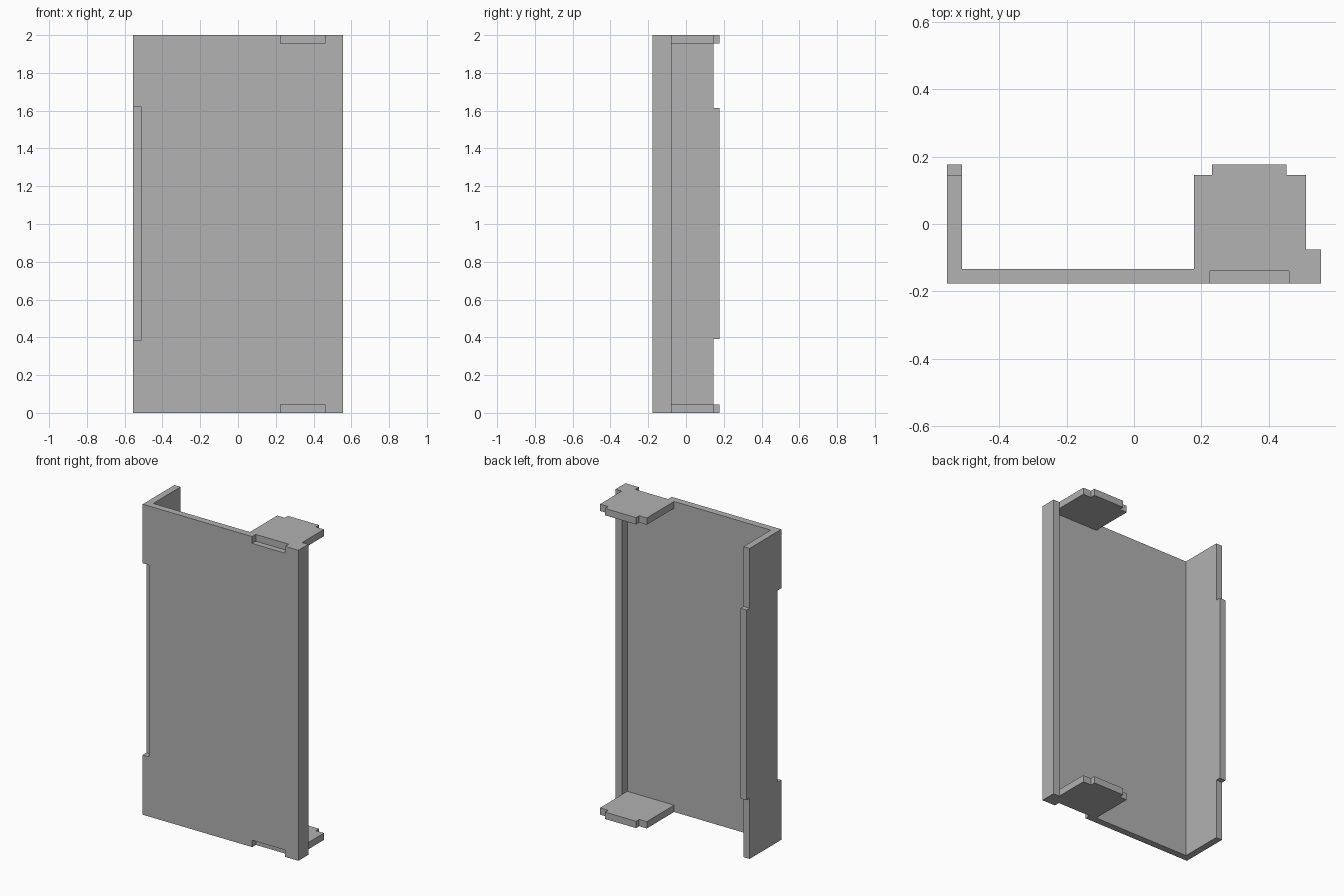
import bpy
import bmesh
from mathutils import Vector

cube = bpy.data.objects.get("Cube")
if cube:
    bpy.data.objects.remove(cube, do_unlink=True)

# Overall sizes
W, D, H = 0.555, 0.177, 2.0   # half width, half depth, height
T = 0.044                     # sheet thickness
LIP = 0.145                   # depth reached by the wall and end plates
NOTCH = 0.037                 # depth of the mating notches

grey = bpy.data.materials.new("plain grey")
grey.use_nodes = True
grey.diffuse_color = (0.445, 0.445, 0.445, 1)
grey.node_tree.nodes["Principled BSDF"].inputs["Base Color"].default_value = grey.diffuse_color


def prism(name, outline, z0, z1):
    """Extrude a plan outline from z0 to z1."""
    bm = bmesh.new()
    face = bm.faces.new([bm.verts.new((x, y, z0)) for x, y in outline])
    ext = bmesh.ops.extrude_face_region(bm, geom=[face])
    verts = [v for v in ext["geom"] if isinstance(v, bmesh.types.BMVert)]
    bmesh.ops.translate(bm, verts=verts, vec=Vector((0, 0, z1 - z0)))
    bmesh.ops.recalc_face_normals(bm, faces=bm.faces)
    mesh = bpy.data.meshes.new(name)
    bm.to_mesh(mesh)
    bm.free()
    mesh.materials.append(grey)
    obj = bpy.data.objects.new(name, mesh)
    bpy.context.collection.objects.link(obj)
    return obj


def box(name, x0, x1, y0, y1, z0, z1):
    return prism(name, [(x0, y0), (x1, y0), (x1, y1), (x0, y1)], z0, z1)


def combine(target, tool, operation):
    """Apply a boolean and discard the tool."""
    mod = target.modifiers.new(operation, "BOOLEAN")
    mod.operation = operation
    mod.solver = "EXACT"
    mod.object = tool
    bpy.context.view_layer.objects.active = target
    bpy.ops.object.modifier_apply(modifier=mod.name)
    bpy.data.objects.remove(tool, do_unlink=True)


# Front panel with a deep side wall and a short side flange
body = prism("panel_body", [
    (-W, -D), (W, -D), (W, -0.076), (W - T, -0.076), (W - T, -D + T),
    (-W + T, -D + T), (-W + T, LIP), (-W, LIP)], 0, H)

# End plates with a stepped tab, rooted inside the panel and flange
plate = [(0.178, -0.155), (0.53, -0.155), (0.53, -0.09), (W - T, -0.09),
         (W - T, LIP), (0.453, LIP), (0.453, D), (0.232, D),
         (0.232, LIP), (0.178, LIP)]
for z in (0, H - T):
    combine(body, prism("end_plate", plate, z, z + T), "UNION")

# Long tab on the free edge of the side wall
combine(body, box("wall_tab", -W, -W + T, 0.1, D, 0.39, 1.615), "UNION")

# Mating notches in the front corner edges
combine(body, box("side_notch", -W - 0.1, -W + T, -D - 0.1, -D + NOTCH, 0.385, 1.62),
        "DIFFERENCE")
for z0, z1 in ((-0.1, T), (H - T, H + 0.1)):
    combine(body, box("end_notch", 0.225, 0.46, -D - 0.1, -D + NOTCH, z0, z1),
            "DIFFERENCE")
